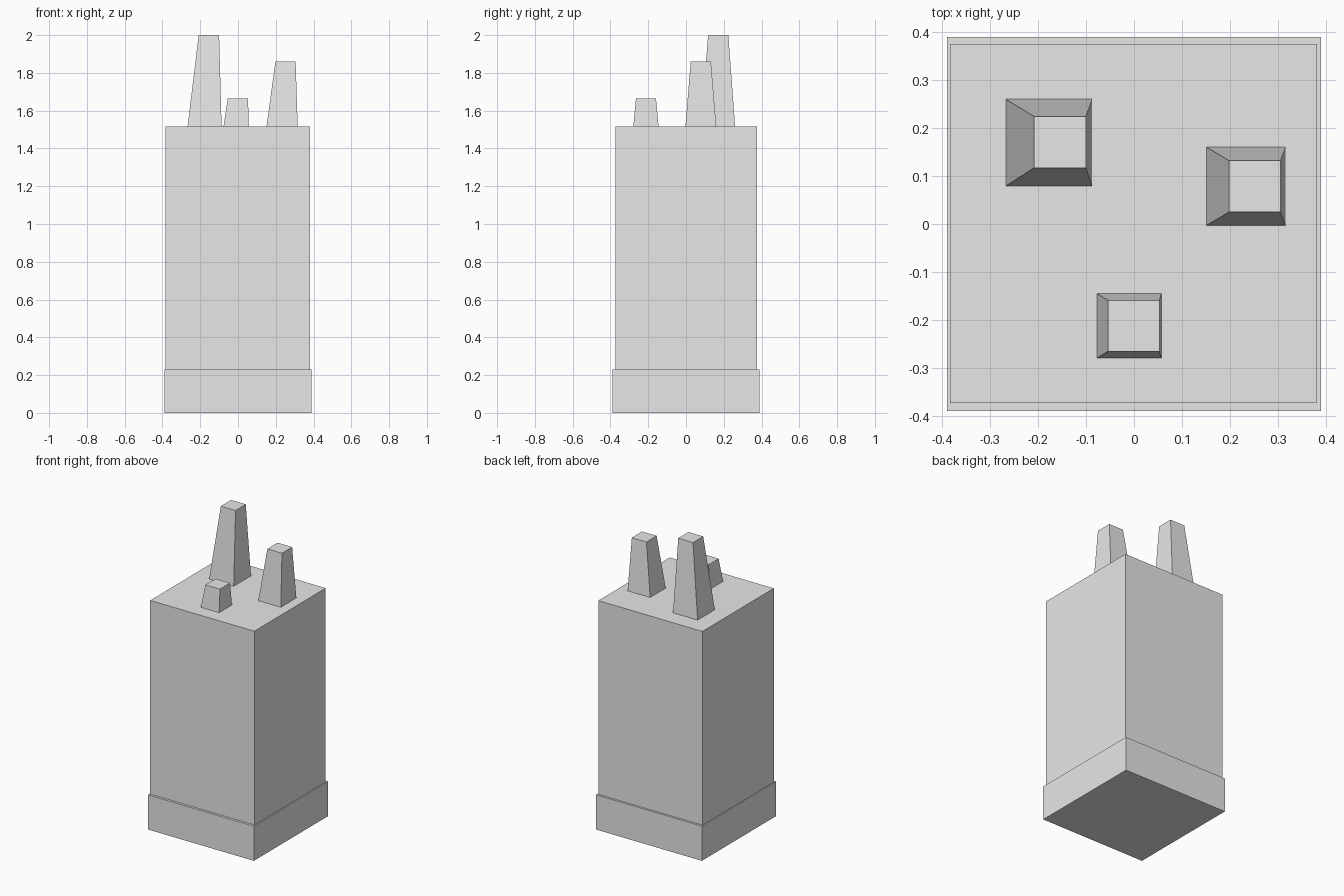
import bpy
import bmesh

if "Cube" in bpy.data.objects:
    bpy.data.objects.remove(bpy.data.objects["Cube"])

grey = bpy.data.materials.new("plain_grey")
grey.diffuse_color = (0.8, 0.8, 0.8, 1)
grey.use_nodes = True
grey.node_tree.nodes["Principled BSDF"].inputs["Base Color"].default_value = grey.diffuse_color


def tapered_block(name, low, high, z0, z1):
    """Closed block between two rectangles given as (x0, x1, y0, y1)."""
    bm = bmesh.new()
    rings = []
    for (x0, x1, y0, y1), z in ((low, z0), (high, z1)):
        rings.append([bm.verts.new((x, y, z)) for x, y in
                      ((x0, y0), (x1, y0), (x1, y1), (x0, y1))])
    bottom, top = rings
    bm.faces.new(bottom[::-1])
    bm.faces.new(top)
    for i in range(4):
        j = (i + 1) % 4
        bm.faces.new((bottom[i], bottom[j], top[j], top[i]))
    mesh = bpy.data.meshes.new(name)
    bm.to_mesh(mesh)
    bm.free()
    mesh.materials.append(grey)
    obj = bpy.data.objects.new(name, mesh)
    bpy.context.collection.objects.link(obj)
    return obj


BASE_TOP, ROOF = 0.23, 1.515

# Plinth and tower body
plinth = (-0.389, 0.389, -0.389, 0.389)
body = (-0.383, 0.381, -0.373, 0.375)
tapered_block("plinth", plinth, plinth, 0, BASE_TOP)
tapered_block("tower_body", body, body, BASE_TOP, ROOF)

# Tapered chimneys on the roof
tapered_block("tall_chimney", (-0.267, -0.087, 0.079, 0.26),
              (-0.208, -0.100, 0.117, 0.224), ROOF, 2.0)
tapered_block("middle_chimney", (0.151, 0.316, -0.003, 0.16),
              (0.198, 0.305, 0.025, 0.132), ROOF, 1.86)
tapered_block("short_chimney", (-0.077, 0.057, -0.279, -0.145),
              (-0.054, 0.053, -0.265, -0.159), ROOF, 1.665)
